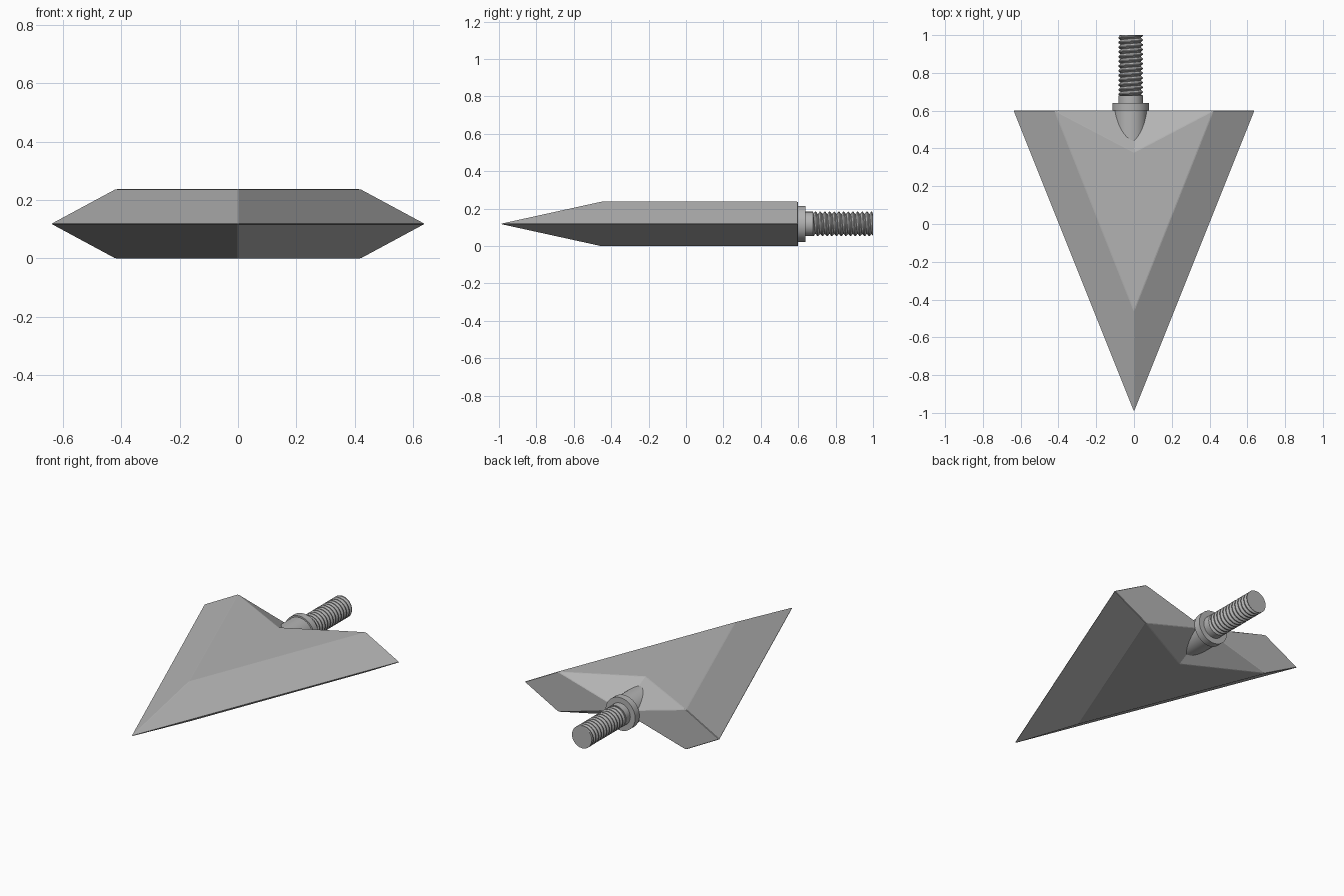
import bpy, bmesh, math

cube = bpy.data.objects.get("Cube")
if cube:
    bpy.data.objects.remove(cube, do_unlink=True)

MID = 0.1185          # height of the blade's cutting edge and shaft axis
AXIS_X = -0.018

steel = bpy.data.materials.new("grey steel")
steel.use_nodes = True
colour = (0.45, 0.45, 0.45, 1)
steel.diffuse_color = colour
steel.node_tree.nodes["Principled BSDF"].inputs["Base Color"].default_value = colour


def make_object(name, bm):
    bmesh.ops.recalc_face_normals(bm, faces=bm.faces)
    mesh = bpy.data.meshes.new(name)
    bm.to_mesh(mesh)
    bm.free()
    mesh.materials.append(steel)
    obj = bpy.data.objects.new(name, mesh)
    bpy.context.collection.objects.link(obj)
    return obj


def smooth(obj):
    bpy.ops.object.select_all(action='DESELECT')
    obj.select_set(True)
    bpy.context.view_layer.objects.active = obj
    bpy.ops.object.shade_smooth_by_angle(angle=math.radians(30))


# Blade: faceted arrowhead with a V notch in the back, above and below
bm = bmesh.new()
tip = bm.verts.new((0, -1, MID))
back = bm.verts.new((0, 0.6, MID))
corner = {s: bm.verts.new((s * 0.64, 0.6, MID)) for s in (-1, 1)}
shoulder = {}
for level in (-1, 1):
    z = MID * (1 + level)
    apex = bm.verts.new((0, -0.46, z))
    notch = bm.verts.new((0, 0.38, z))
    for s in (-1, 1):
        shoulder[s, level] = bm.verts.new((s * 0.42, 0.6, z))
        bm.faces.new((tip, corner[s], shoulder[s, level], apex))
        bm.faces.new((shoulder[s, level], back, notch))
    bm.faces.new((apex, shoulder[1, level], notch, shoulder[-1, level]))
for s in (-1, 1):
    bm.faces.new((corner[s], shoulder[s, 1], back, shoulder[s, -1]))
blade = make_object("blade", bm)
edge = blade.modifiers.new("worn edge", 'BEVEL')
edge.width = 0.003
edge.segments = 1
edge.limit_method = 'ANGLE'


# Turned parts of the shaft
def rod(name, radius, y0, y1):
    bm = bmesh.new()
    bmesh.ops.create_cone(bm, cap_ends=True, segments=48, radius1=radius,
                          radius2=radius, depth=y1 - y0)
    for v in bm.verts:
        x, y, z = v.co
        v.co = (AXIS_X + x, (y0 + y1) / 2 + z, MID + y)
    smooth(make_object(name, bm))


rod("socket", 0.088, 0.40, 0.61)
rod("collar", 0.097, 0.60, 0.64)
rod("neck", 0.065, 0.63, 0.68)
rod("screw_core", 0.054, 0.67, 1.0)

# Screw thread: a tooth profile swept along a helix, trimmed at both ends
STEPS, PITCH, START, END = 32, 0.025, 0.68, 1.0
profile = [(0, 0.053), (0.4, 0.065), (0.6, 0.065), (1, 0.053)]
bm = bmesh.new()
rows = []
for i in range(STEPS * 15):
    angle = math.tau * i / STEPS
    base = START + PITCH * (i / STEPS - 1)
    rows.append([bm.verts.new((AXIS_X + r * math.sin(angle),
                               min(max(base + t * PITCH, START), END),
                               MID + r * math.cos(angle)))
                 for t, r in profile])
for a, b in zip(rows, rows[1:]):
    for j in range(len(profile) - 1):
        bm.faces.new((a[j], a[j + 1], b[j + 1], b[j]))
bmesh.ops.remove_doubles(bm, verts=bm.verts, dist=0.00005)
bmesh.ops.dissolve_degenerate(bm, edges=bm.edges, dist=0.00005)
smooth(make_object("screw_thread", bm))
